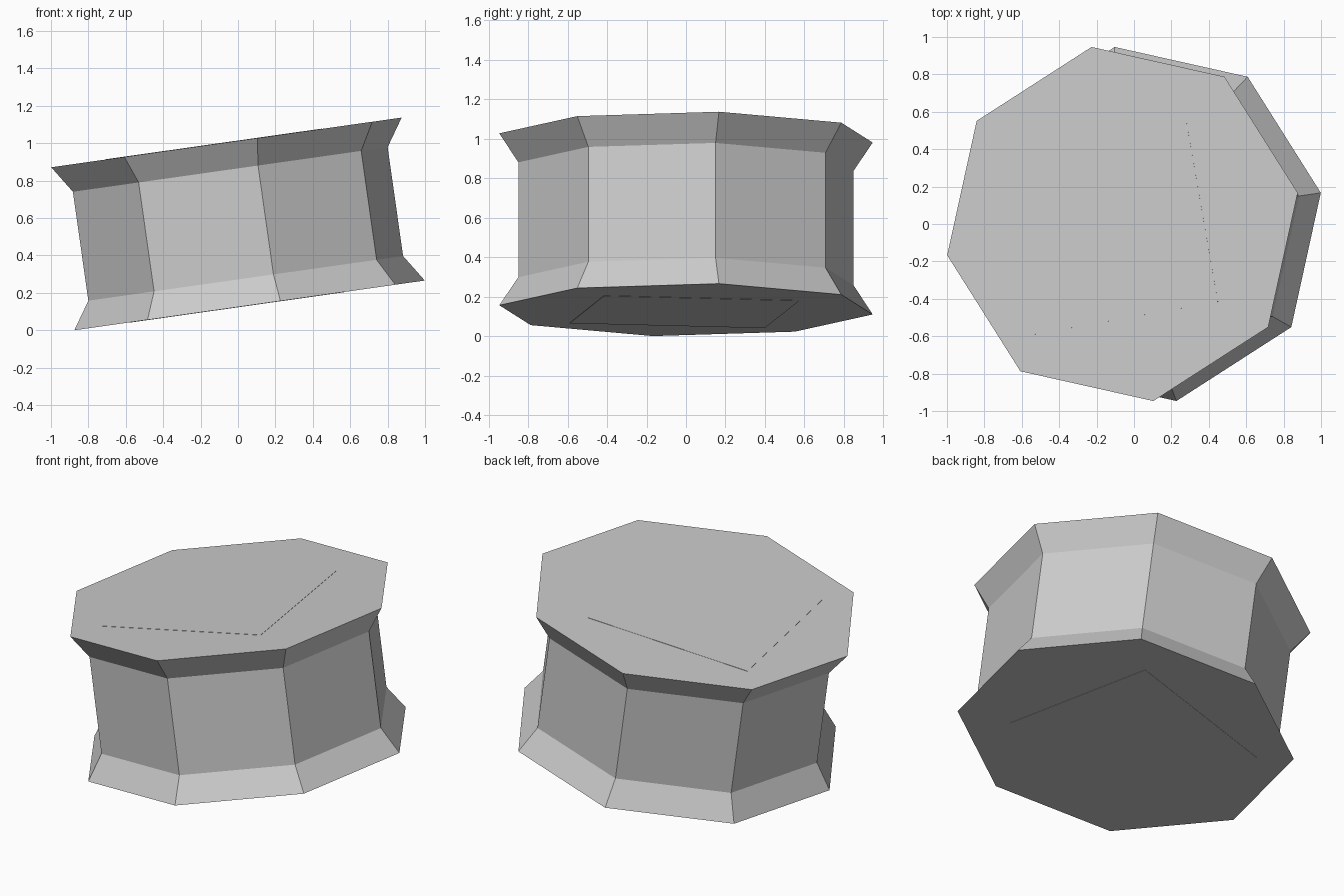
import bpy, bmesh, math
from mathutils import Matrix

if "Cube" in bpy.data.objects:
    bpy.data.objects.remove(bpy.data.objects["Cube"])

R, NECK, H, LIP = 0.961, 0.863, 0.88, 0.146
TILT, TURN = math.radians(8.07), math.radians(10)
SIDES = 8

mat = bpy.data.materials.new("plain_grey")
mat.diffuse_color = (0.6, 0.6, 0.6, 1)
mat.use_nodes = True
mat.node_tree.nodes["Principled BSDF"].inputs["Base Color"].default_value = mat.diffuse_color

# whole model leans towards -x, resting on the edge of its base
place = (Matrix.Translation((H / 2 * math.sin(TILT), 0, R * math.cos(TURN) * math.sin(TILT)))
         @ Matrix.Rotation(-TILT, 4, 'Y'))


def finish(name, bm):
    bmesh.ops.recalc_face_normals(bm, faces=bm.faces)
    me = bpy.data.meshes.new(name)
    bm.to_mesh(me)
    bm.free()
    me.materials.append(mat)
    ob = bpy.data.objects.new(name, me)
    ob.matrix_world = place
    bpy.context.collection.objects.link(ob)


# octagonal spool body with flared lips
bm = bmesh.new()
rings = []
for r, z in ((R, 0), (NECK, LIP), (NECK, H - LIP), (R, H)):
    rings.append([bm.verts.new((r * math.cos(TURN + i * math.tau / SIDES),
                                r * math.sin(TURN + i * math.tau / SIDES), z))
                  for i in range(SIDES)])
for a, b in zip(rings, rings[1:]):
    for i in range(SIDES):
        j = (i + 1) % SIDES
        bm.faces.new((a[i], a[j], b[j], b[i]))
bm.faces.new(rings[0])
bm.faces.new(rings[-1])
finish("spool_body", bm)

# square core showing flush at both ends
bm = bmesh.new()
bmesh.ops.create_cube(bm, size=1, matrix=Matrix.Translation((-0.067, -0.008, H / 2))
                      @ Matrix.Rotation(TURN, 4, 'Z')
                      @ Matrix.Diagonal((1.005, 1.005, H + 0.003, 1)))
finish("square_core", bm)
